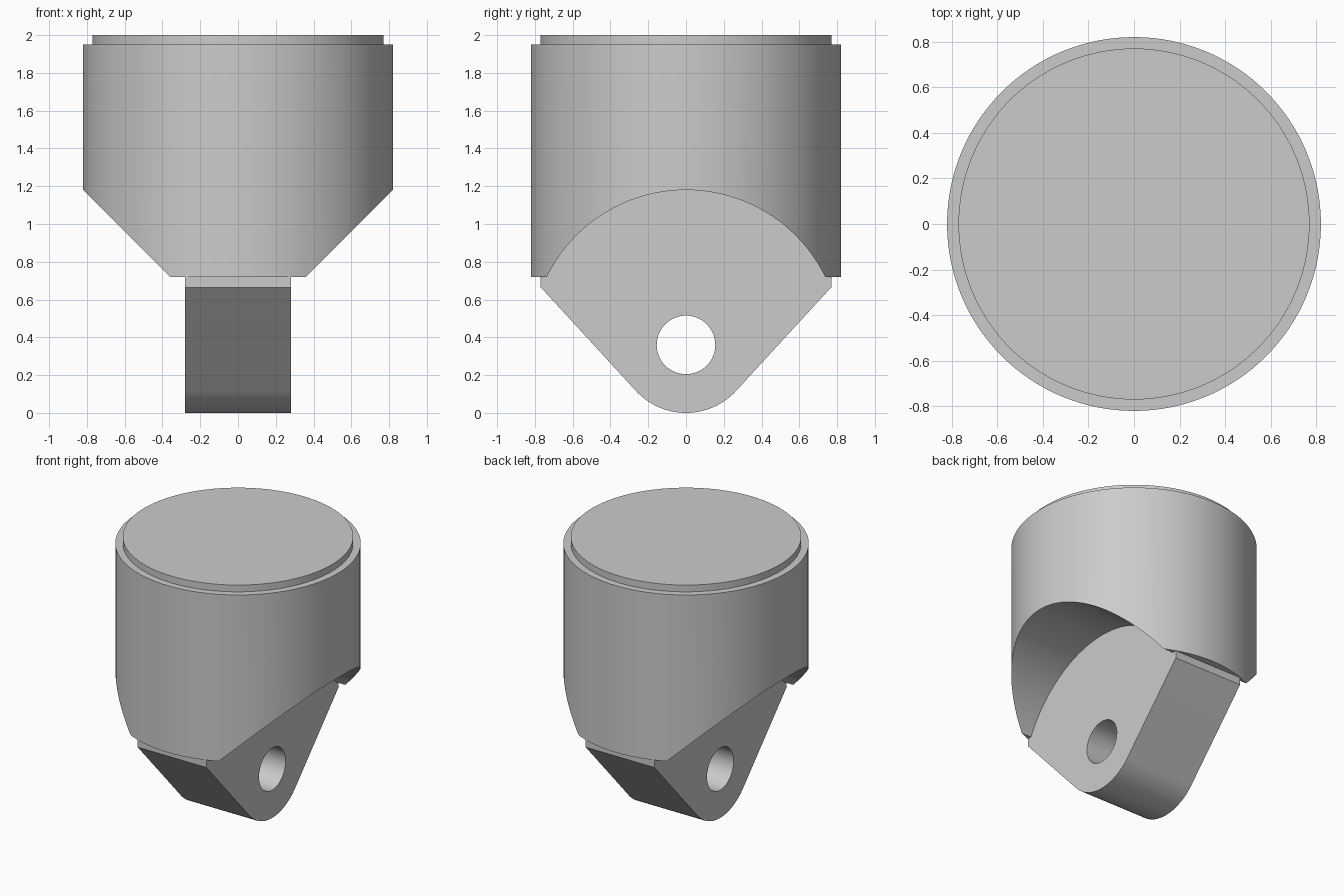
import bpy, bmesh
from math import pi, sin, cos, atan2, acos, hypot

if "Cube" in bpy.data.objects:
    bpy.data.objects.remove(bpy.data.objects["Cube"])

R = 0.82        # body radius, also the clearance radius around the pin hole
PIN_Z = 0.36    # height of the pin hole
HALF_W = 0.28   # half thickness of the tongue


def make_object(name, bm):
    bmesh.ops.recalc_face_normals(bm, faces=bm.faces)
    mesh = bpy.data.meshes.new(name)
    bm.to_mesh(mesh)
    bm.free()
    obj = bpy.data.objects.new(name, mesh)
    bpy.context.collection.objects.link(obj)
    return obj


def lathe(name, profile, n=128):
    """Stack of (radius, z) rings with flat caps."""
    bm = bmesh.new()
    rings = [[bm.verts.new((r * cos(2 * pi * i / n), r * sin(2 * pi * i / n), z))
              for i in range(n)] for r, z in profile]
    for a, b in zip(rings, rings[1:]):
        for i in range(n):
            j = (i + 1) % n
            bm.faces.new((a[i], a[j], b[j], b[i]))
    bm.faces.new(rings[0])
    bm.faces.new(rings[-1])
    return make_object(name, bm)


def prism(name, outline, x0, x1):
    """Extrude a (y, z) outline along x."""
    bm = bmesh.new()
    face = bm.faces.new([bm.verts.new((x0, y, z)) for y, z in outline])
    new = bmesh.ops.extrude_face_region(bm, geom=[face])["geom"]
    verts = [v for v in new if isinstance(v, bmesh.types.BMVert)]
    bmesh.ops.translate(bm, verts=verts, vec=(x1 - x0, 0, 0))
    return make_object(name, bm)


def arc(r, a0, a1, n):
    return [(r * cos(a0 + (a1 - a0) * i / n), PIN_Z + r * sin(a0 + (a1 - a0) * i / n))
            for i in range(n + 1)]


def boolean(target, tool, operation):
    mod = target.modifiers.new(operation.title(), "BOOLEAN")
    mod.operation, mod.solver, mod.object = operation, "EXACT", tool
    bpy.context.view_layer.objects.active = target
    bpy.ops.object.modifier_apply(modifier=mod.name)
    bpy.data.objects.remove(tool, do_unlink=True)


# Round body with a small raised step on top
body = lathe("clevis_body", [(R, 0.72), (R, 1.95), (0.77, 1.95), (0.77, 2.0)])

# Round clearance recess on both sides of the tongue
for side in (-1, 1):
    cutter = prism("recess_cutter", arc(R, 0, 2 * pi, 128)[:-1], side * HALF_W, side * 1.2)
    boolean(body, cutter, "DIFFERENCE")

# Tongue: rounded tip with straight flanks tangent to it
tip, half_y, flank_z = 0.36, 0.769, 0.665
dz = flank_z - PIN_Z
tangent = atan2(dz, half_y) - acos(tip / hypot(half_y, dz))
outline = [(-half_y, 0.8), (-half_y, flank_z)]
outline += arc(tip, -pi - tangent, tangent, 32)
outline += [(half_y, flank_z), (half_y, 0.8)]
boolean(body, prism("tongue", outline, -HALF_W, HALF_W), "UNION")

# Pin hole through the tongue
boolean(body, prism("pin_hole_cutter", arc(0.155, 0, 2 * pi, 64)[:-1], -0.6, 0.6), "DIFFERENCE")

# Smooth shading with sharp edges kept
bpy.ops.object.select_all(action="DESELECT")
body.select_set(True)
bpy.context.view_layer.objects.active = body
bpy.ops.object.shade_smooth_by_angle(angle=pi / 6)
